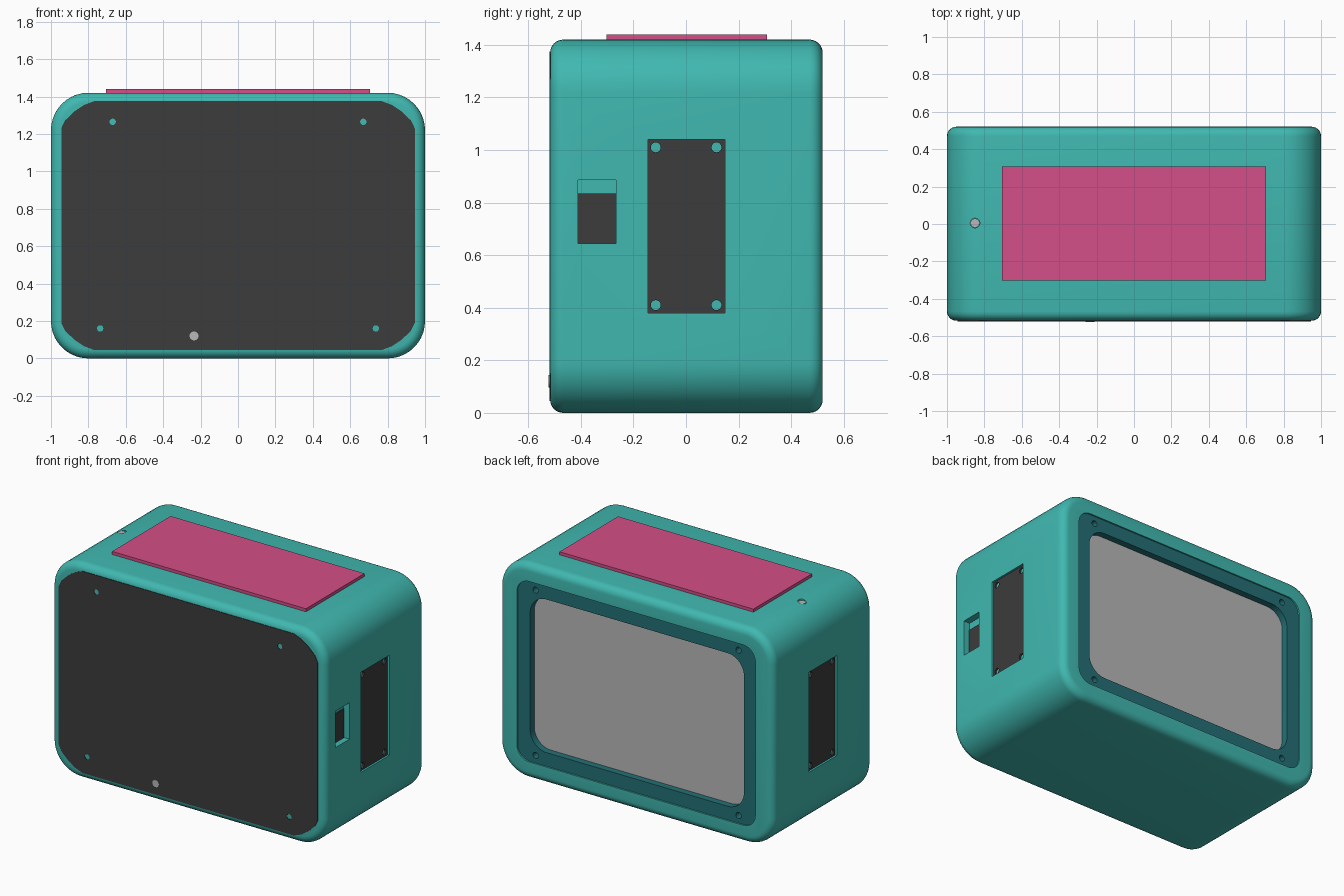
import bpy, bmesh, math

if "Cube" in bpy.data.objects:
    bpy.data.objects.remove(bpy.data.objects["Cube"])


def material(name, hexcode):
    lin = []
    for i in (0, 2, 4):
        c = int(hexcode[i:i + 2], 16) / 255
        lin.append(c / 12.92 if c <= 0.04045 else ((c + 0.055) / 1.055) ** 2.4)
    m = bpy.data.materials.new(name)
    m.diffuse_color = (*lin, 1)
    m.use_nodes = True
    m.node_tree.nodes["Principled BSDF"].inputs["Base Color"].default_value = m.diffuse_color
    return m


TEAL = material("teal", "40B8B0")
DEEP = material("deep teal", "237076")
DARK = material("charcoal", "3C3C3C")
GREY = material("light grey", "B8B8B8")
PINK = material("pink", "D44F87")
ZC = 0.71  # height of the middle of the case


def rounded(hw, hh, r, cx=0.0, cy=0.0, steps=10):
    """Rounded rectangle outline."""
    if r <= 0:
        return [(cx + a * hw, cy + b * hh) for a, b in ((1, 1), (-1, 1), (-1, -1), (1, -1))]
    pts = []
    for q, (a, b) in enumerate(((1, 1), (-1, 1), (-1, -1), (1, -1))):
        for i in range(steps + 1):
            t = math.pi / 2 * (q + i / steps)
            pts.append((cx + a * (hw - r) + r * math.cos(t), cy + b * (hh - r) + r * math.sin(t)))
    return pts


def circle(cx, cy, r, n=20):
    return [(cx + r * math.cos(math.tau * i / n), cy + r * math.sin(math.tau * i / n)) for i in range(n)]


def loft(name, rings, axis, mat, smooth=True):
    """Solid through a list of (outline, distance along axis)."""
    place = {"x": lambda u, v, d: (d, u, v), "y": lambda u, v, d: (u, d, v),
             "z": lambda u, v, d: (u, v, d)}[axis]
    bm = bmesh.new()
    loops = [[bm.verts.new(place(u, v, d)) for u, v in pts] for pts, d in rings]
    n = len(loops[0])
    for lo, hi in zip(loops, loops[1:]):
        for i in range(n):
            bm.faces.new((lo[i], lo[(i + 1) % n], hi[(i + 1) % n], hi[i]))
    bm.faces.new(loops[0])
    bm.faces.new(loops[-1])
    bmesh.ops.recalc_face_normals(bm, faces=bm.faces)
    me = bpy.data.meshes.new(name)
    bm.to_mesh(me)
    bm.free()
    me.materials.append(mat)
    ob = bpy.data.objects.new(name, me)
    bpy.context.collection.objects.link(ob)
    return ob


def prism(name, pts, axis, d0, d1, mat):
    return loft(name, [(pts, d0), (pts, d1)], axis, mat)


def cut(ob, pts, axis, d0, d1):
    """Cut a prism-shaped pocket or hole out of ob."""
    tool = prism("cutter", pts, axis, d0, d1, ob.data.materials[0])
    tool.hide_render = True
    mod = ob.modifiers.new("cut", "BOOLEAN")
    mod.operation, mod.solver, mod.object = "DIFFERENCE", "EXACT", tool
    bpy.context.view_layer.objects.active = ob
    bpy.ops.object.modifier_apply(modifier=mod.name)
    bpy.data.objects.remove(tool)


# Case: rounded block with filleted front and back edges
F, Y0, Y1 = 0.05, -0.517, 0.52
rings = []
for i in range(7):
    t = math.pi / 2 * i / 6
    inset = F * (1 - math.sin(t))
    rings.append((rounded(1 - inset, ZC - inset, 0.2 - inset, 0, ZC), F * (1 - math.cos(t))))
case = loft("case", [(p, Y0 + d) for p, d in rings] + [(p, Y1 - d) for p, d in reversed(rings)], "y", TEAL)

# Back recess, framed screen and its screw holes
cut(case, rounded(0.87, 0.595, 0.09, 0, ZC), "y", 0.46, 0.7)
frame = prism("back_frame", rounded(0.87, 0.595, 0.09, 0, ZC), "y", 0.46, 0.51, DEEP)
cut(frame, rounded(0.78, 0.505, 0.12, 0, ZC), "y", 0.3, 0.7)
for sx in (-1, 1):
    for sz in (-1, 1):
        cut(frame, circle(sx * 0.74, ZC + sz * 0.545, 0.02), "y", 0.3, 0.7)
prism("back_screen", rounded(0.8, 0.525, 0.12, 0, ZC), "y", 0.458, 0.466, GREY)

# Front panel with clipped corners, screw holes and a small pin
corner = [(0.945, 0.52), (0.925, 0.562), (0.875, 0.61), (0.825, 0.644), (0.77, 0.665)]
panel_pts = []
for sx, sz in ((1, 1), (-1, 1), (-1, -1), (1, -1)):
    part = corner if sx * sz > 0 else corner[::-1]
    panel_pts += [(sx * u, ZC + sz * v) for u, v in part]
panel = prism("front_panel", panel_pts, "y", -0.512, -0.52, DARK)
for sx in (-1, 1):
    for x, z in ((0.67, 1.265), (0.737, 0.16)):
        cut(panel, circle(sx * x, z, 0.017), "y", -0.6, -0.4)
prism("front_pin", circle(-0.235, 0.12, 0.024), "y", -0.5, -0.523, GREY)

# Recessed side plates with corner holes, one on each side
for side, s in (("right", 1), ("left", -1)):
    outline = rounded(0.147, 0.33, 0, 0.002, 0.71)
    cut(case, outline, "x", s * 0.975, s * 1.1)
    plate = prism(side + "_side_plate", outline, "x", s * 0.975, s * 0.987, DARK)
    for y in (-0.115, 0.116):
        for z in (0.41, 1.01):
            cut(plate, circle(y, z, 0.019), "x", s * 0.9, s * 1.1)

# Socket slot on the right side
cut(case, rounded(0.072, 0.12, 0, -0.338, 0.765), "x", 0.955, 1.1)
prism("socket_plate", rounded(0.072, 0.095, 0, -0.338, 0.74), "x", 0.952, 0.961, DARK)

# Top pad and button in its hole
prism("top_pad", rounded(0.707, 0.305, 0, 0, 0.003), "z", 1.41, 1.44, PINK)
cut(case, circle(-0.85, 0.005, 0.026), "z", 1.38, 1.5)
prism("top_button", circle(-0.85, 0.005, 0.024), "z", 1.375, 1.408, GREY)

# Smooth shading with sharp edges kept
bpy.ops.object.select_all(action="SELECT")
bpy.context.view_layer.objects.active = case
bpy.ops.object.shade_smooth_by_angle(angle=math.radians(30))
